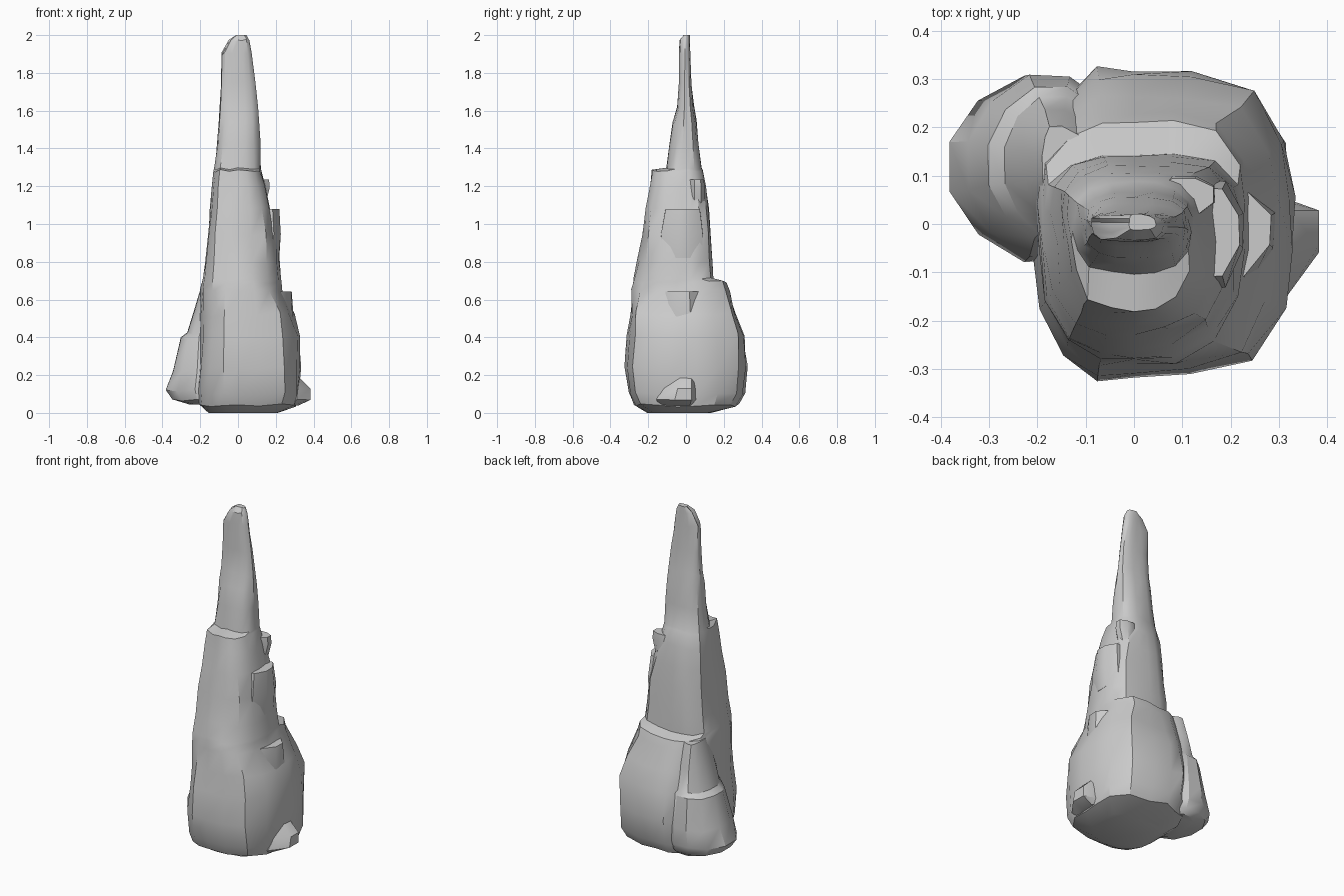
import bpy, bmesh, math
from mathutils import Vector, noise


def loft(name, rows, centre=(0, 0), sides=18, power=3.0, rough=0.07):
    """Stack rounded-square rings; each row is z, left, right, front, back extent."""
    bm = bmesh.new()
    rings = []
    z_lo, z_hi = rows[0][0], rows[-1][0]
    for z, left, right, front, back in rows:
        ring = []
        for i in range(sides):
            a = 2 * math.pi * (i + 0.5) / sides
            c, s = math.cos(a), math.sin(a)
            r = (abs(c) ** power + abs(s) ** power) ** (-1 / power)
            n = noise.noise(Vector((c * 2.2 + 7, s * 2.2 + 3, z * 4)))
            n += 0.6 * noise.noise(Vector((c * 5 + 1, s * 5 + 9, z * 9)))
            r *= 1.01 + rough * n
            x = centre[0] + r * c * (right if c > 0 else left)
            y = centre[1] + r * s * (back if s > 0 else front)
            dz = 0 if z in (z_lo, z_hi) else 0.25 * rough * n
            ring.append(bm.verts.new((x, y, z + dz)))
        rings.append(ring)
    for a, b in zip(rings, rings[1:]):
        for i in range(sides):
            j = (i + 1) % sides
            bm.faces.new((a[i], a[j], b[j], b[i]))
    bm.faces.new(rings[0][::-1])
    bm.faces.new(rings[-1])
    bmesh.ops.recalc_face_normals(bm, faces=bm.faces)
    me = bpy.data.meshes.new(name)
    bm.to_mesh(me)
    bm.free()
    ob = bpy.data.objects.new(name, me)
    bpy.context.collection.objects.link(ob)
    bpy.ops.object.select_all(action='DESELECT')
    ob.select_set(True)
    bpy.context.view_layer.objects.active = ob
    bpy.ops.object.shade_smooth_by_angle(angle=math.radians(32))
    return ob


# Main spire, with stepped ledges at the back and front
loft("rock_spire", [
    (0.00, .15, .21, .20, .13),
    (0.04, .20, .31, .27, .27),
    (0.10, .205, .33, .298, .305),
    (0.24, .205, .33, .32, .318),
    (0.40, .20, .32, .305, .298),
    (0.52, .198, .292, .292, .268),
    (0.645, .19, .228, .28, .235),
    (0.69, .185, .225, .272, .215),
    (0.705, .182, .222, .27, .145),
    (0.80, .175, .218, .255, .14),
    (0.95, .16, .205, .23, .13),
    (1.08, .148, .17, .21, .12),
    (1.20, .138, .145, .185, .105),
    (1.28, .128, .12, .175, .085),
    (1.29, .125, .118, .10, .08),
    (1.42, .112, .113, .085, .065),
    (1.54, .10, .11, .070, .055),
    (1.62, .095, .106, .047, .042),
    (1.75, .09, .09, .037, .028),
    (1.90, .09, .07, .036, .022),
    (1.97, .05, .06, .033, .02),
    (2.00, .01, .045, .012, .02)])

# Spreading toe that fills the back left corner
loft("left_buttress", [
    (0.045, .09, .12, .15, .14),
    (0.07, .18, .14, .19, .17),
    (0.12, .215, .14, .20, .19),
    (0.22, .175, .14, .19, .19),
    (0.40, .135, .12, .15, .165),
    (0.425, .10, .12, .14, .145),
    (0.56, .055, .10, .12, .12),
    (0.685, .02, .08, .08, .085)],
    centre=(-.17, .12), sides=12, power=2.1, rough=.04)

# Flat-topped ledges on the right side: ledge height, depth, outer edge
for name, z, drop, edge in (("lower_right_ledge", .642, .24, .28),
                            ("upper_right_ledge", 1.08, .26, .217)):
    w = edge - .10
    loft(name, [
        (z - drop, .06, w, .12, .10),
        (z - drop / 2, .06, w + .01, .125, .10),
        (z, .06, w, .10, .085)],
        centre=(.10, -.01), sides=10, power=5, rough=.03)

# Small outcrops on the right flank
loft("right_foot_outcrop", [
    (0.04, .05, .07, .17, .03),
    (0.07, .05, .14, .19, .05),
    (0.13, .05, .14, .15, .05),
    (0.19, .05, .07, .11, .05)],
    centre=(.26, .01), sides=8, power=1.6, rough=.02)
loft("right_shoulder_outcrop", [
    (1.08, .05, .04, .05, .035),
    (1.19, .05, .068, .05, .035),
    (1.235, .05, .065, .05, .03)],
    centre=(.10, .065), sides=8, power=3, rough=.03)
